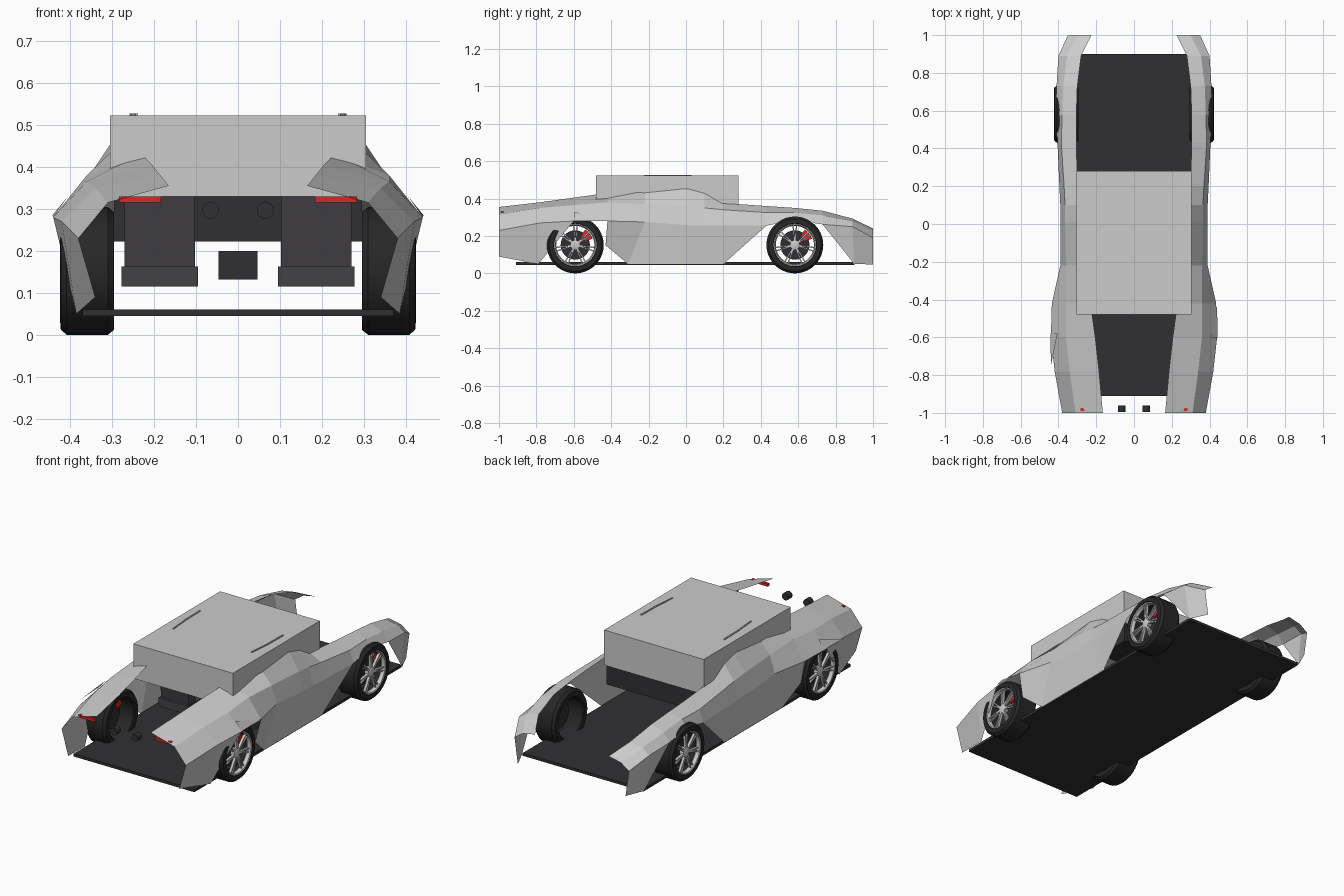
import bpy, bmesh
from math import pi, sin, cos
from mathutils import Matrix, Vector

if "Cube" in bpy.data.objects:
    bpy.data.objects.remove(bpy.data.objects["Cube"])


def material(name, rgb):
    m = bpy.data.materials.new(name)
    m.diffuse_color = (*rgb, 1)
    m.use_nodes = True
    m.node_tree.nodes["Principled BSDF"].inputs["Base Color"].default_value = m.diffuse_color
    return m


DARK = material("dark_trim", (0.03, 0.03, 0.033))
SEAT = material("seat_cloth", (0.055, 0.052, 0.06))
TYRE = material("rubber", (0.02, 0.02, 0.02))
RED = material("red", (0.7, 0.02, 0.02))


def finish(name, bm, mat=None, smooth=False, mirror=False):
    bmesh.ops.recalc_face_normals(bm, faces=bm.faces[:])
    me = bpy.data.meshes.new(name)
    bm.to_mesh(me)
    bm.free()
    ob = bpy.data.objects.new(name, me)
    bpy.context.collection.objects.link(ob)
    if mat:
        me.materials.append(mat)
    if mirror:
        ob.modifiers.new("mirror", 'MIRROR')
    if smooth:
        bpy.ops.object.select_all(action='DESELECT')
        bpy.context.view_layer.objects.active = ob
        ob.select_set(True)
        bpy.ops.object.shade_smooth_by_angle(angle=0.6)
    return ob


def box(name, lo, hi, mat=None, mirror=False, rot_x=0):
    lo, hi = Vector(lo), Vector(hi)
    bm = bmesh.new()
    bmesh.ops.create_cube(bm, size=1, matrix=Matrix.Translation((lo + hi) / 2)
                          @ Matrix.Rotation(rot_x, 4, 'X') @ Matrix.Diagonal((*(hi - lo), 1)))
    return finish(name, bm, mat, mirror=mirror)


def lathe_x(name, profile, centre, mat=None, n=40):
    """Spin a closed (x, radius) profile round an axis parallel to x."""
    bm = bmesh.new()
    rings = [[bm.verts.new((centre[0] + x, centre[1] + r * cos(2 * pi * i / n),
                            centre[2] + r * sin(2 * pi * i / n))) for i in range(n)]
             for x, r in profile]
    for a, b in zip(rings, rings[1:] + rings[:1]):
        for i in range(n):
            j = (i + 1) % n
            bm.faces.new((a[i], a[j], b[j], b[i]))
    return finish(name, bm, mat, smooth=True)


# Body upper: y, belt (x, z), shoulder (x, z), inner edge (x, z)
STATIONS = [
    (-1.00, .38, .23, .31, .315, .165, .355),
    (-.78, .42, .27, .34, .35, .185, .38),
    (-.60, .44, .28, .36, .365, .205, .405),
    (-.42, .435, .28, .36, .38, .23, .43),
    (-.22, .39, .275, .36, .37, .29, .447),
    (.01, .39, .257, .365, .36, .30, .46),
    (.10, .39, .255, .365, .35, .30, .435),
    (.20, .395, .255, .37, .34, .30, .376),
    (.43, .405, .255, .385, .325, .305, .36),
    (.58, .412, .285, .38, .325, .305, .35),
    (.73, .41, .262, .375, .31, .30, .335),
    (.89, .40, .25, .355, .28, .28, .293),
    (1.00, .35, .19, .30, .225, .225, .24),
]
bm = bmesh.new()
rows = [[bm.verts.new((s[k], s[0], s[k + 1])) for k in (1, 3, 5)] for s in STATIONS]
for a, b in zip(rows, rows[1:]):
    for k in range(2):
        bm.faces.new((a[k], a[k + 1], b[k + 1], b[k]))
belt = [r[0] for r in rows]


def low(x, y, z):
    return bm.verts.new((x, y, z))


# Body lower: panels between the wheel openings
r0, r1 = low(.34, -1, .09), low(.385, -.79, .05)
bm.faces.new((r0, r1, belt[1], belt[0]))
bm.faces.new((r1, belt[2], belt[1]))
sill = [low(.375, y, .05) for y in (-.31, -.22, .01, .10, .20)]
knee = low(.405, -.43, .15)
bm.faces.new((belt[3], knee, sill[0], belt[4]))
bm.faces.new((sill[0], sill[1], belt[4]))
for i in range(1, 4):
    bm.faces.new((sill[i], sill[i + 1], belt[i + 4], belt[i + 3]))
bm.faces.new((sill[4], belt[8], belt[7]))
f0, f1 = low(.375, .90, .05), low(.33, 1, .048)
bm.faces.new((belt[10], f0, belt[11]))
bm.faces.new((f0, f1, belt[12], belt[11]))
finish("body_side_panels", bm, mirror=True)

# Small flares over the -y wheels
for s, y0, y1, name in ((1, -.6, -.43, "right_flare"), (-1, -.58, -.75, "left_flare")):
    bm = bmesh.new()
    vs = [bm.verts.new(p) for p in ((s * .405, y0, .33), (s * .44, y1, .28), (s * .442, y0, .285))]
    bm.faces.new(vs)
    finish(name, bm)

# Cabin, roof strips and floor
box("cabin", (-.305, -.48, .33), (.305, .28, .522))
bm = bmesh.new()
pts = [(.238, -.225), (.248, -.1), (.25, .03), (.258, .03), (.255, -.1), (.244, -.225)]
face = bm.faces.new([bm.verts.new((x, y, .515)) for x, y in pts])
up = bmesh.ops.extrude_face_region(bm, geom=[face])["geom"]
bmesh.ops.translate(bm, vec=(0, 0, .012), verts=[g for g in up if isinstance(g, bmesh.types.BMVert)])
finish("roof_strips", bm, mirror=True)
box("floor", (-.37, -.91, .045), (.37, .90, .06), DARK)

# Interior
box("dashboard", (-.295, .08, .222), (.295, .275, .335), DARK)
box("console", (-.047, -.22, .132), (.047, .10, .20), DARK)
box("seat_cushions", (.095, -.30, .115), (.277, .02, .163), SEAT, mirror=True)
box("seat_backs", (.102, -.30, .15), (.27, -.24, .42), SEAT, mirror=True, rot_x=.12)

# Lamps and exhausts
box("lamps", (.183, -.99, .315), (.283, -.975, .33), RED, mirror=True)
bm = bmesh.new()
bmesh.ops.create_cone(bm, cap_ends=True, segments=16, radius1=.02, radius2=.02, depth=.035,
                      matrix=Matrix.Translation((.065, -.978, .296)) @ Matrix.Rotation(pi / 2, 4, 'X'))
finish("exhausts", bm, DARK, mirror=True)

# Wheels
for s, side in ((1, "right"), (-1, "left")):
    for y, end in ((-.592, "rear"), (.582, "front")):
        tag = f"{side}_{end}_"
        c = Vector((s * .36, y, .152))

        def ring(name, prof, mat=None):
            lathe_x(tag + name, [(s * x, r) for x, r in prof], c, mat)

        ring("tyre", [(-.065, .114), (-.065, .140), (-.050, .152), (.048, .152),
                      (.062, .140), (.064, .116), (.055, .110), (-.060, .108)], TYRE)
        ring("rim", [(.040, .102), (.058, .108), (.062, .117), (.030, .113)])
        ring("hub", [(.026, .0005), (.026, .026), (.050, .026), (.054, .018), (.054, .0005)])
        ring("brake_disc", [(.004, .0005), (.004, .078), (.014, .078), (.014, .0005)], DARK)
        # Paired spokes
        bm = bmesh.new()
        for i in range(7):
            for d in (-.09, .09):
                a = 2 * pi * i / 7 + pi / 2 + d
                bmesh.ops.create_cube(bm, size=1, matrix=Matrix.Translation(c) @ Matrix.Rotation(a, 4, 'X')
                                      @ Matrix.Translation((s * .045, .063, 0))
                                      @ Matrix.Diagonal((.014, .09, .007, 1)))
        finish(tag + "spokes", bm)
        # Caliper: arc block at the +y upper edge of the disc
        bm = bmesh.new()
        n = 5
        arcs = [[bm.verts.new((c.x + s * x, c.y + r * cos(.35 + .65 * i / n), c.z + r * sin(.35 + .65 * i / n)))
                 for x, r in ((.0, .055), (.0, .098), (.034, .098), (.034, .055))] for i in range(n + 1)]
        for a, b in zip(arcs, arcs[1:]):
            for k in range(4):
                bm.faces.new((a[k], a[k - 1], b[k - 1], b[k]))
        bm.faces.new(arcs[0])
        bm.faces.new(arcs[-1])
        finish(tag + "caliper", bm, RED)
